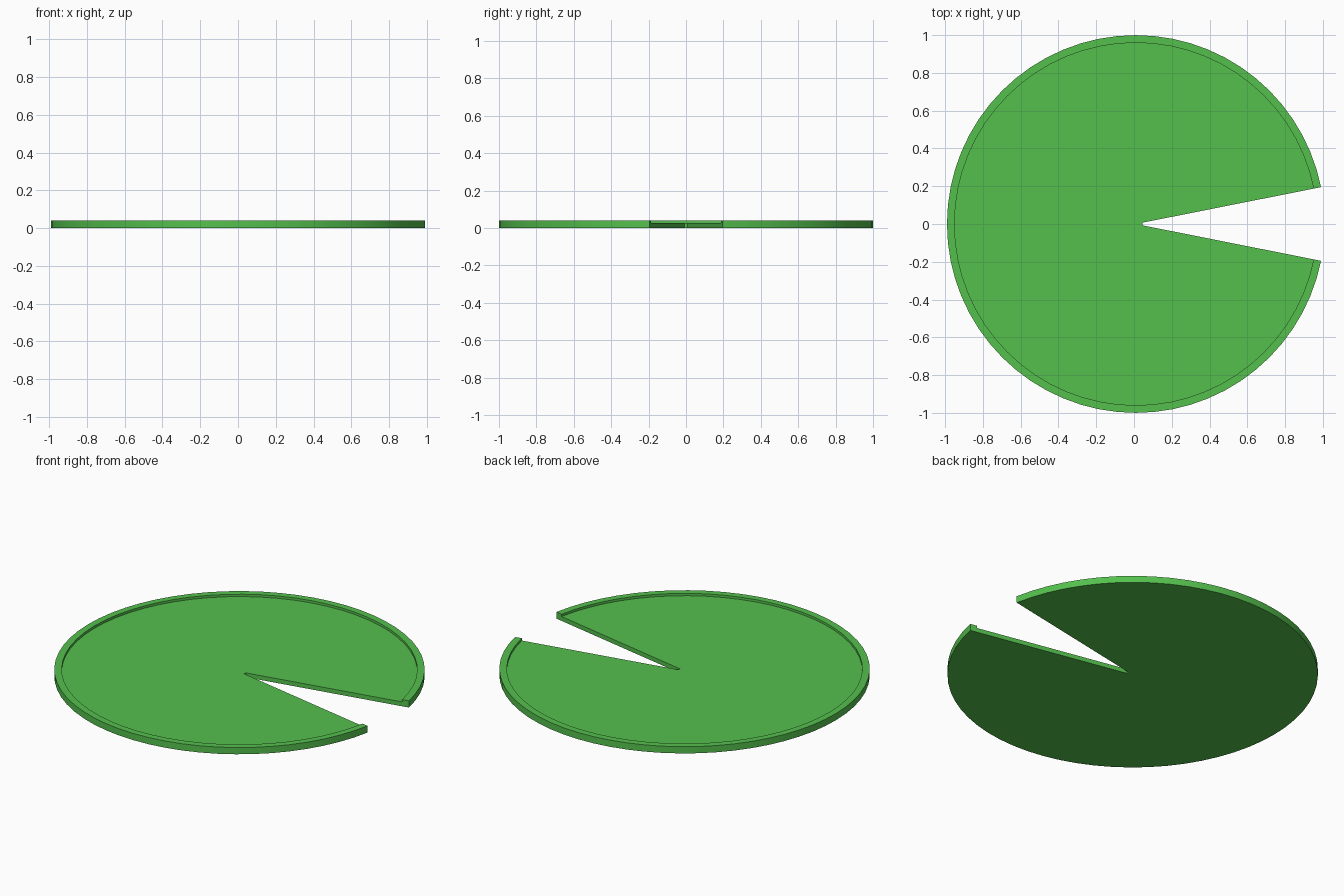
import bpy, bmesh, math

if "Cube" in bpy.data.objects:
    bpy.data.objects.remove(bpy.data.objects["Cube"])

HALF_NOTCH = math.radians(11.25)
STEPS = 60
OUTER, INNER, TIP = 1.0, 0.96, 0.037
TOP, FLOOR = 0.04, 0.026
SHIFT = (1 - math.cos(HALF_NOTCH)) / 2     # centres the bounds on x

green = bpy.data.materials.new("leaf_green")
green.use_nodes = True
colour = (0.09, 0.53, 0.075, 1)
green.diffuse_color = colour
green.node_tree.nodes["Principled BSDF"].inputs["Base Color"].default_value = colour

bm = bmesh.new()


def point(radius, angle, z):
    return bm.verts.new((radius * math.cos(angle) + SHIFT, radius * math.sin(angle), z))


def arc(radius, z):
    sweep = 2 * (math.pi - HALF_NOTCH)
    return [point(radius, HALF_NOTCH + sweep * i / STEPS, z) for i in range(STEPS + 1)]


def tip(z):
    return [point(TIP, -HALF_NOTCH, z), point(TIP, HALF_NOTCH, z)]


# Rim cross-section swept round the leaf
loops = [arc(OUTER, 0), arc(OUTER, TOP), arc(INNER, TOP), arc(INNER, FLOOR)]
for a, b in zip(loops, loops[1:]):
    for i in range(STEPS):
        bm.faces.new((a[i], a[i + 1], b[i + 1], b[i]))

# Underside, sunken floor and blunt notch tip
low, high = tip(0), tip(FLOOR)
bm.faces.new(loops[0] + low)
bm.faces.new(loops[-1] + high)
bm.faces.new(low + high[::-1])

# Two straight notch walls
bm.faces.new([low[1]] + [l[0] for l in loops] + [high[1]])
bm.faces.new([low[0]] + [l[-1] for l in loops] + [high[0]])
bmesh.ops.recalc_face_normals(bm, faces=bm.faces)

mesh = bpy.data.meshes.new("lily_pad")
bm.to_mesh(mesh)
bm.free()
mesh.materials.append(green)
pad = bpy.data.objects.new("lily_pad", mesh)
bpy.context.collection.objects.link(pad)

# Smooth round the rim, sharp at its edges
bpy.context.view_layer.objects.active = pad
pad.select_set(True)
bpy.ops.object.shade_smooth_by_angle(angle=math.radians(30))
